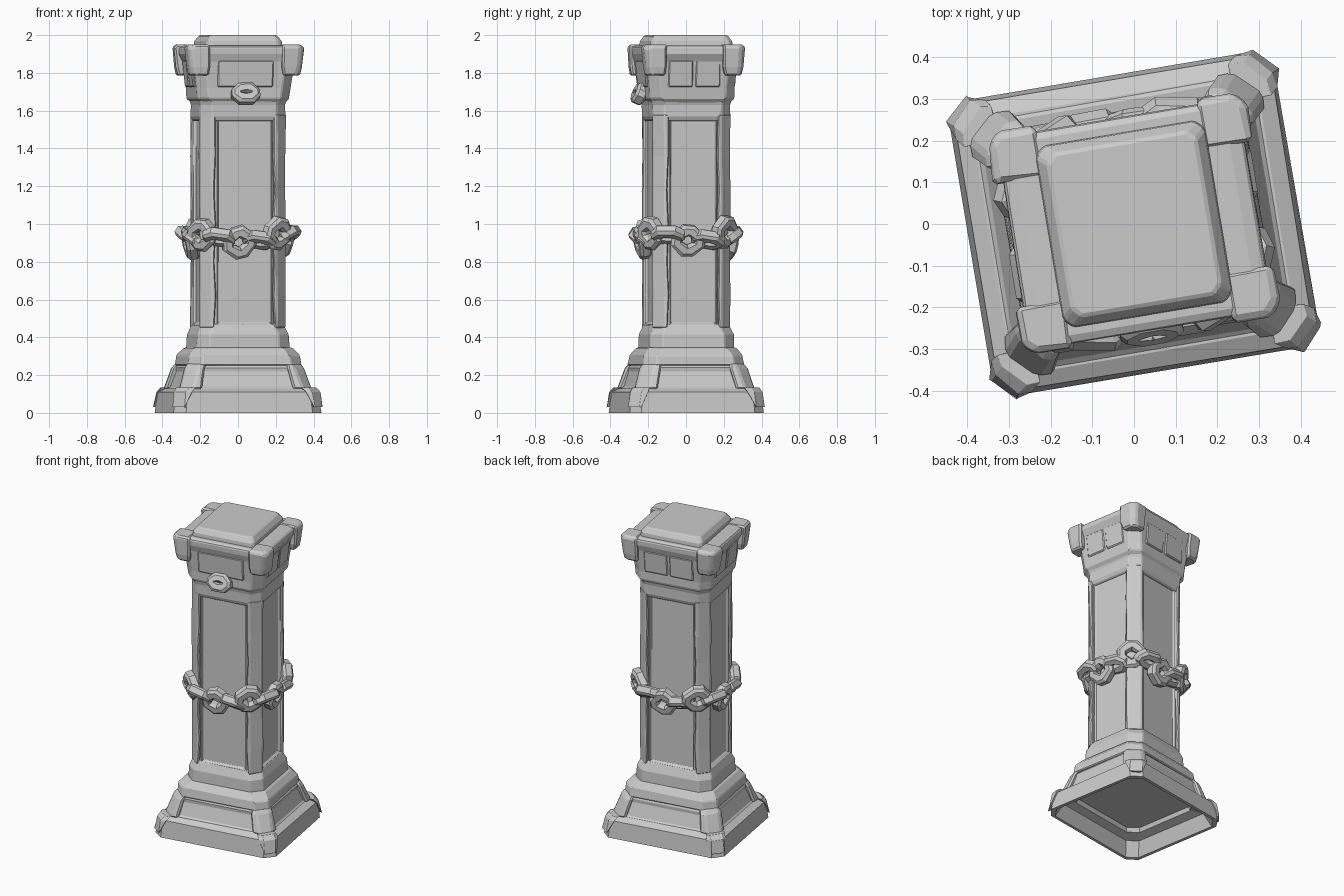
import bpy, bmesh, math, random
from mathutils import Matrix, Vector

random.seed(4)
if "Cube" in bpy.data.objects:
    bpy.data.objects.remove(bpy.data.objects["Cube"], do_unlink=True)

stone = bpy.data.materials.new("grey stone")
stone.use_nodes = True
stone.diffuse_color = (0.6, 0.6, 0.6, 1)
stone.node_tree.nodes["Principled BSDF"].inputs["Base Color"].default_value = (0.6, 0.6, 0.6, 1)

TURN = math.radians(9.5)  # whole pillar stands slightly turned


def finish(name, bm, bevel=0.0, jitter=0.0):
    """Roughen, turn and link a part."""
    for v in bm.verts:
        v.co.x += random.uniform(-jitter, jitter)
        v.co.y += random.uniform(-jitter, jitter)
    mesh = bpy.data.meshes.new(name)
    bm.to_mesh(mesh)
    bm.free()
    mesh.materials.append(stone)
    obj = bpy.data.objects.new(name, mesh)
    obj.rotation_euler.z = TURN
    bpy.context.collection.objects.link(obj)
    if bevel:
        mod = obj.modifiers.new("worn edges", "BEVEL")
        mod.width = bevel
        mod.segments = 1
        mod.limit_method = "ANGLE"
        mod.angle_limit = math.radians(35)


def loft(bm, rings):
    """Skin closed outlines and cap both ends."""
    loops = [[bm.verts.new(p) for p in ring] for ring in rings]
    faces = []
    for a, b in zip(loops, loops[1:]):
        for i in range(len(a)):
            j = (i + 1) % len(a)
            faces.append(bm.faces.new((a[i], a[j], b[j], b[i])))
    faces.append(bm.faces.new(loops[0][::-1]))
    faces.append(bm.faces.new(loops[-1]))
    bmesh.ops.recalc_face_normals(bm, faces=faces)


def octagon(z, hx, hy, c):
    """Rectangle outline with chamfered corners."""
    return [(hx, c - hy, z), (hx, hy - c, z), (hx - c, hy, z), (c - hx, hy, z),
            (-hx, hy - c, z), (-hx, c - hy, z), (c - hx, -hy, z), (hx - c, -hy, z)]


def tier(name, profile, chamfer=0.05, panels=(), bevel=0.006, jitter=0.003):
    """Stacked outlines; panels = (low z, high z, margin, depth) sunk into the four sides."""
    bm = bmesh.new()
    loft(bm, [octagon(z, hx, hy, chamfer) for z, hx, hy in profile])
    for low, high, margin, depth in panels:
        bm.normal_update()
        sides = [f for f in bm.faces
                 if low < f.calc_center_median().z < high and f.calc_area() > 0.02
                 and max(abs(f.normal.x), abs(f.normal.y)) > 0.8]
        bmesh.ops.inset_individual(bm, faces=sides, thickness=margin, depth=-depth)
    finish(name, bm, bevel, jitter)


def corners(name, profile, chamfer=0.04, bevel=0.01, jitter=0.004):
    """Four corner stones; profile = (z, outer x, outer y, size)."""
    bm = bmesh.new()
    for sx in (-1, 1):
        for sy in (-1, 1):
            rings = []
            for z, x, y, s in profile:
                pts = [(x - s, y - s), (x, y - s), (x, y - chamfer),
                       (x - chamfer, y), (x - s, y)]
                rings.append([(sx * px, sy * py, z) for px, py in pts])
            loft(bm, rings)
    finish(name, bm, bevel, jitter)


# Stepped base: hollow underneath
tier("plinth", [(0.15, 0.265, 0.235), (0.1, 0.285, 0.255), (0.085, 0.34, 0.305),
                (0, 0.376, 0.341), (0, 0.395, 0.36), (0.11, 0.383, 0.348),
                (0.13, 0.345, 0.31)], 0.055, bevel=0, jitter=0.002)
corners("plinth_corners", [(0.03, 0.401, 0.366, 0.056), (0.11, 0.389, 0.354, 0.085),
                           (0.135, 0.372, 0.337, 0.085)], 0.052)
tier("lower_step", [(0.125, 0.345, 0.31), (0.245, 0.302, 0.27), (0.265, 0.28, 0.25)], 0.06,
     panels=[(0.15, 0.23, 0.03, 0.01)])
corners("lower_step_corners", [(0.125, 0.356, 0.321, 0.11), (0.235, 0.322, 0.287, 0.1),
                               (0.262, 0.304, 0.27, 0.09)], 0.06)
tier("upper_step", [(0.25, 0.304, 0.274), (0.305, 0.298, 0.268), (0.345, 0.264, 0.235)], 0.065)
tier("shaft_foot", [(0.335, 0.25, 0.228), (0.415, 0.247, 0.225), (0.47, 0.222, 0.2)], 0.062)

# Shaft with sunken panels and corner posts
tier("shaft", [(0.45, 0.22, 0.198), (1.58, 0.22, 0.198)], 0.055,
     panels=[(0.9, 1.1, 0.028, 0), (0.9, 1.1, 0.013, 0.013)], jitter=0.002)
post_heights = [0.45, 0.62, 0.8, 1.0, 1.18, 1.36, 1.58]
corners("shaft_posts", [(z, 0.231, 0.208, 0.075 + random.uniform(-0.006, 0.006))
                        for z in post_heights], 0.055, bevel=0.006, jitter=0.003)

# Neck and flared capital with square horns
tier("neck", [(1.545, 0.22, 0.198), (1.57, 0.23, 0.209), (1.63, 0.23, 0.209),
              (1.67, 0.24, 0.218)], 0.055)
tier("capital", [(1.635, 0.222, 0.202), (1.665, 0.248, 0.226), (1.72, 0.254, 0.23),
                 (1.86, 0.272, 0.244), (1.9, 0.294, 0.258), (1.935, 0.292, 0.256),
                 (1.945, 0.26, 0.238)], 0.055)
corners("capital_horns", [(1.785, 0.295, 0.255, 0.095), (1.83, 0.305, 0.263, 0.11),
                          (1.93, 0.315, 0.271, 0.12), (1.95, 0.306, 0.263, 0.112)], 0.027)
tier("top_cap", [(1.93, 0.208, 0.222), (1.968, 0.203, 0.218), (2.0, 0.18, 0.197)], 0.022,
     jitter=0)

# Paired facing stones on the sides and back of the capital, one wide stone on the front
bm = bmesh.new()
for quarter, low_out, high_out, spans in ((0, 0.254, 0.27, ((-0.14, -0.008), (0.008, 0.14))),
                                          (1, 0.23, 0.242, ((-0.16, -0.008), (0.008, 0.16))),
                                          (2, 0.254, 0.27, ((-0.14, -0.008), (0.008, 0.14))),
                                          (3, 0.23, 0.242, ((-0.15, 0.15),))):
    spin = Matrix.Rotation(quarter * math.pi / 2, 3, "Z")
    for a, b in spans:
        loft(bm, [[spin @ Vector(p) for p in ((out - 0.03, a, z), (out + 0.008, a, z),
                                              (out + 0.008, b, z), (out - 0.03, b, z))]
                  for z, out in ((1.725, low_out), (1.865, high_out))])
finish("capital_facing", bm, 0.006, 0.002)


def add_link(bm, matrix, length, width, thick):
    """Chunky faceted chain link lying in the local xz plane."""
    section = [(1, -0.35), (1, 0.35), (0.7, 0.6), (0.1, 0.6), (-0.1, 0.3),
               (-0.1, -0.3), (0.1, -0.6), (0.7, -0.6)]
    loops = []
    for x, z, _ in octagon(0, length / 2, width / 2, 0.34 * width):
        inner_x = math.copysign(max(abs(x) - thick, 0), x)
        inner_z = z * (1 - 2 * thick / width)
        rough = random.uniform(0.96, 1.06)
        loops.append([bm.verts.new(matrix @ Vector((
            (inner_x + (x - inner_x) * r) * rough, d * thick * 1.1,
            (inner_z + (z - inner_z) * r) * rough))) for r, d in section])
    faces = []
    for i, a in enumerate(loops):
        b = loops[(i + 1) % len(loops)]
        for j in range(len(section)):
            k = (j + 1) % len(section)
            faces.append(bm.faces.new((a[j], a[k], b[k], b[j])))
    bmesh.ops.recalc_face_normals(bm, faces=faces)


# Chain wrapped round the shaft, links alternately flat and edge-on
path = [Vector(p) for p in octagon(0, 0.25, 0.228, 0.09)]
spans = [(a, b, (b - a).length) for a, b in zip(path, path[1:] + path[:1])]
total = sum(s[2] for s in spans)


def along(distance):
    """Point at a distance along the chain path."""
    distance %= total
    for a, b, size in spans:
        if distance <= size:
            return a.lerp(b, distance / size)
        distance -= size
    return path[0].copy()


bm = bmesh.new()
COUNT = 16
step = total / COUNT
for i in range(COUNT):
    mid = along(i * step)
    tangent = along((i + 0.4) * step) - along((i - 0.4) * step)
    corner = min(abs(mid.x) / 0.25, abs(mid.y) / 0.228)
    mid.z = 0.895 + 0.07 * corner + random.uniform(-0.01, 0.01)
    flat = i % 2 == 1
    place = (Matrix.Translation(mid) @ Matrix.Rotation(math.atan2(tangent.y, tangent.x), 4, "Z")
             @ Matrix.Rotation(random.uniform(-0.2, 0.2), 4, "Y")
             @ Matrix.Rotation(math.radians(12 if flat else 55), 4, "X"))
    add_link(bm, place, 0.175, 0.165 if flat else 0.11, 0.05 if flat else 0.046)
finish("chain", bm)

# Single heavy link hanging on the front of the capital
bm = bmesh.new()
add_link(bm, Matrix.Translation((0, -0.248, 1.69)) @ Matrix.Rotation(-0.4, 4, "X"),
         0.15, 0.11, 0.048)
finish("front_link", bm)
